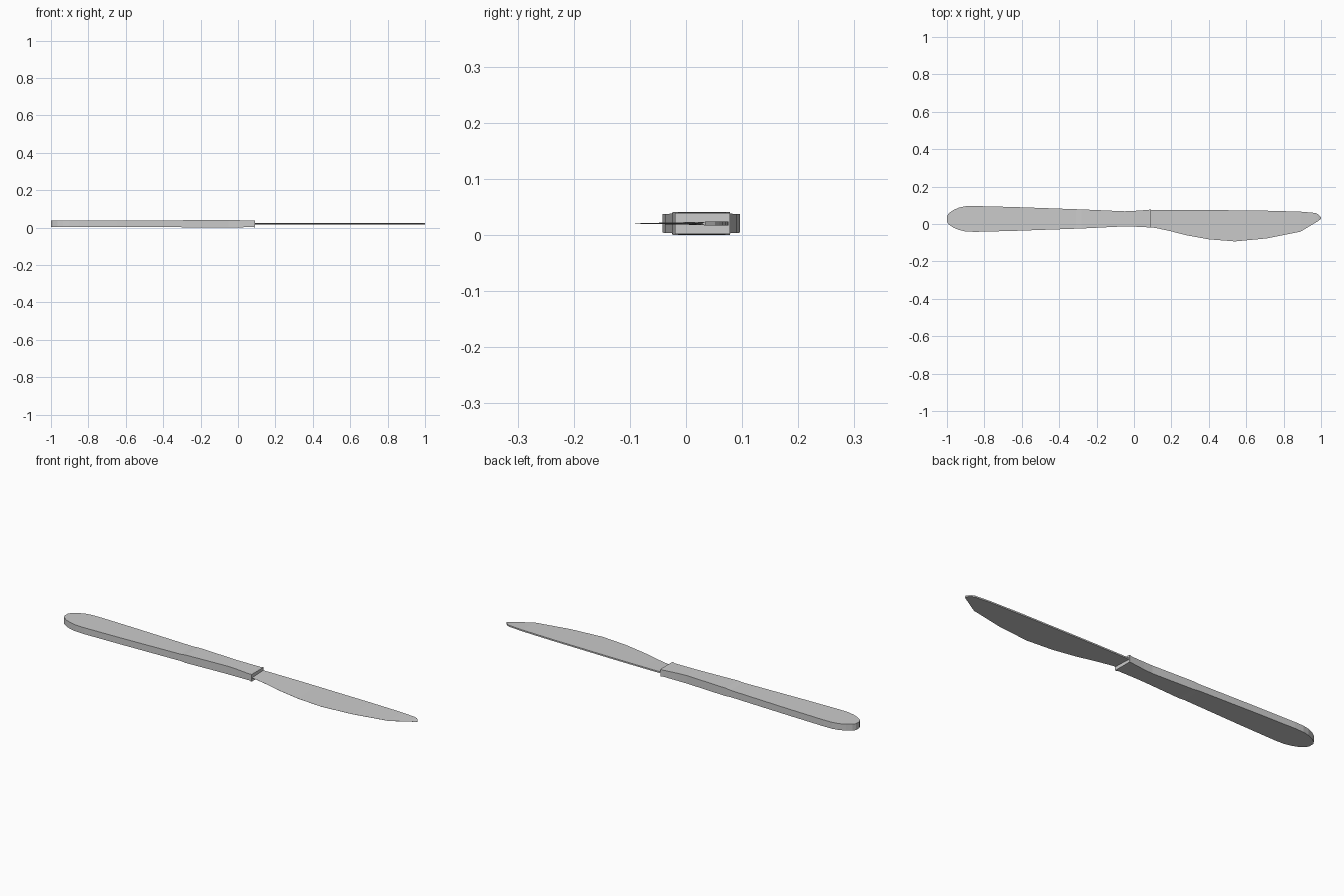
import bpy, bmesh


def loft(name, sections):
    """Bridge equal-sized rings of points and cap both ends."""
    bm = bmesh.new()
    rings = [[bm.verts.new(p) for p in s] for s in sections]
    n = len(rings[0])
    for a, b in zip(rings, rings[1:]):
        for i in range(n):
            j = (i + 1) % n
            bm.faces.new((a[i], a[j], b[j], b[i]))
    bm.faces.new(rings[0])
    bm.faces.new(rings[-1])
    bmesh.ops.recalc_face_normals(bm, faces=bm.faces)
    mesh = bpy.data.meshes.new(name)
    bm.to_mesh(mesh)
    bm.free()
    obj = bpy.data.objects.new(name, mesh)
    bpy.context.collection.objects.link(obj)
    return obj


def box_ring(x, y0, y1, half, zc=0.0205):
    return [(x, y0, zc - half), (x, y1, zc - half),
            (x, y1, zc + half), (x, y0, zc + half)]


# Handle: rounded butt, narrow waist, slight flare at the collar
handle = [
    (-1.0, 0.013, 0.043, 0.0165), (-0.99, -0.003, 0.058, 0.0165),
    (-0.965, -0.020, 0.075, 0.0165), (-0.935, -0.032, 0.088, 0.0165),
    (-0.90, -0.040, 0.095, 0.0165), (-0.85, -0.042, 0.096, 0.0165),
    (-0.65, -0.037, 0.091, 0.0168), (-0.31, -0.025, 0.079, 0.0175),
    (-0.28, -0.024, 0.078, 0.0205), (-0.12, -0.016, 0.071, 0.0205),
    (-0.05, -0.013, 0.068, 0.0205), (0.0, -0.014, 0.070, 0.0195),
    (0.08, -0.018, 0.076, 0.0165), (0.085, -0.020, 0.078, 0.0185),
    (0.092, -0.020, 0.078, 0.0185),
]
loft("handle", [box_ring(*s) for s in handle])

# Blade: thick spine tapering to a sharp curved edge (x, edge y, spine y)
blade = [
    (0.08, -0.016, 0.074), (0.12, -0.022, 0.076), (0.19, -0.037, 0.076),
    (0.28, -0.060, 0.076), (0.40, -0.082, 0.075), (0.54, -0.093, 0.073),
    (0.71, -0.077, 0.071), (0.89, -0.041, 0.066), (0.97, 0.007, 0.059),
    (0.985, 0.016, 0.052), (1.0, 0.028, 0.035),
]
loft("blade", [[(x, y0, 0.0202), (x, y1, 0.0168), (x, y1, 0.0242), (x, y0, 0.0208)]
               for x, y0, y1 in blade])
